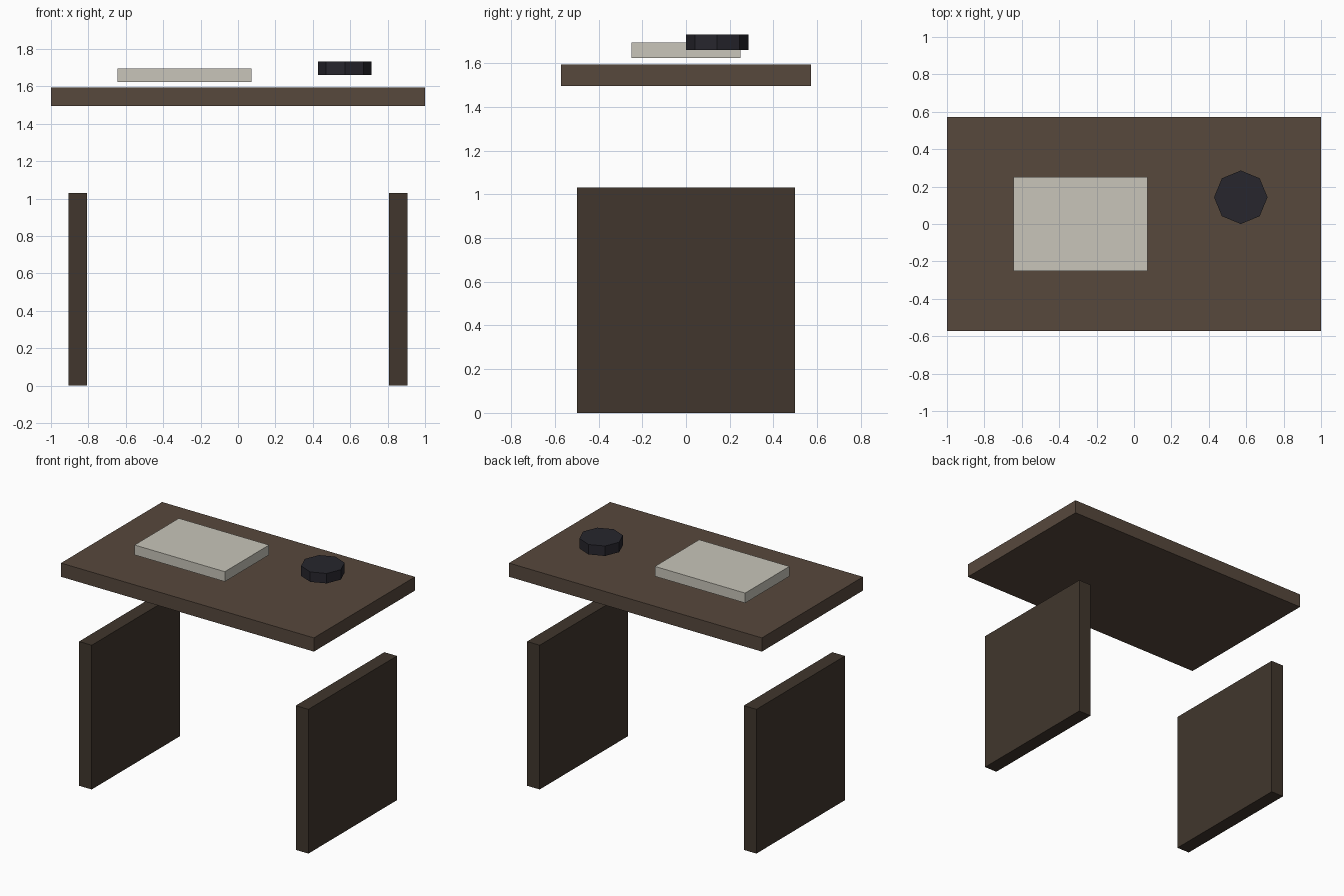
import bpy

if "Cube" in bpy.data.objects:
    bpy.data.objects.remove(bpy.data.objects["Cube"])


def material(name, rgb):
    m = bpy.data.materials.new(name)
    m.diffuse_color = (*rgb, 1)
    m.use_nodes = True
    m.node_tree.nodes["Principled BSDF"].inputs["Base Color"].default_value = m.diffuse_color
    return m


def box(name, x, y, z, mat):
    """Box from (min, max) ranges along each axis."""
    ranges = (x, y, z)
    bpy.ops.mesh.primitive_cube_add(size=1, location=[(a + b) / 2 for a, b in ranges])
    ob = bpy.context.object
    ob.name = name
    ob.scale = [b - a for a, b in ranges]
    bpy.ops.object.transform_apply(location=False, rotation=False, scale=True)
    ob.data.materials.append(mat)
    return ob


top_wood = material("top_wood", (0.095, 0.065, 0.046))
leg_wood = material("leg_wood", (0.052, 0.037, 0.026))
paper = material("paper", (0.58, 0.56, 0.49))
dark = material("dark", (0.020, 0.019, 0.026))

# Floating table top
box("table_top", (-1, 1), (-0.571, 0.571), (1.496, 1.594), top_wood)

# Slab legs, one at each end
for side, x in (("left", -0.857), ("right", 0.857)):
    box(side + "_leg", (x - 0.05, x + 0.05), (-0.5, 0.5), (0, 1.031), leg_wood)

# Paper block hovering over the top
box("paper_block", (-0.643, 0.071), (-0.25, 0.25), (1.625, 1.696), paper)

# Eight-sided inkwell
bpy.ops.mesh.primitive_cylinder_add(vertices=8, radius=0.143, depth=0.071,
                                    location=(0.571, 0.143, 1.697))
inkwell = bpy.context.object
inkwell.name = "inkwell"
inkwell.data.materials.append(dark)
